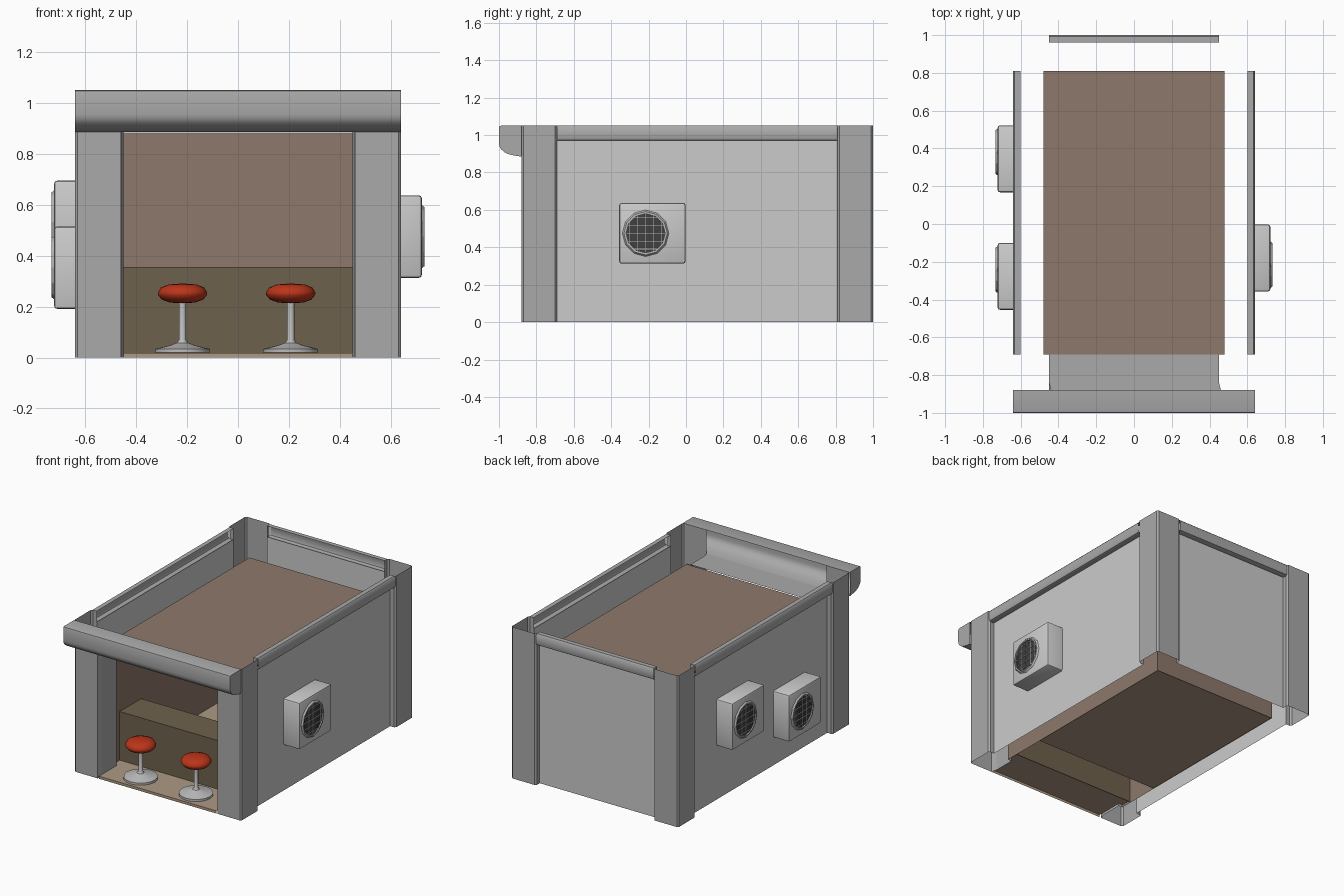
import bpy, bmesh, math
from mathutils import Vector, Matrix

if "Cube" in bpy.data.objects:
    bpy.data.objects.remove(bpy.data.objects["Cube"])

def material(name, r, g, b):
    m = bpy.data.materials.new(name)
    m.diffuse_color = (r, g, b, 1)
    m.use_nodes = True
    m.node_tree.nodes["Principled BSDF"].inputs["Base Color"].default_value = m.diffuse_color
    return m

STONE = material("stone", .40, .40, .40)
BROWN = material("brown", .27, .19, .145)
TAN = material("tan", .42, .32, .23)
OLIVE = material("olive", .155, .12, .074)
RED = material("red", .50, .035, .01)
DARK = material("dark", .05, .05, .05)
STEEL = material("steel", .5, .5, .5)

def finish(name, bm, mat=None, smooth=None, mirror=False):
    me = bpy.data.meshes.new(name)
    bm.to_mesh(me)
    bm.free()
    ob = bpy.data.objects.new(name, me)
    bpy.context.collection.objects.link(ob)
    if mat:
        me.materials.append(mat)
    if mirror:
        ob.modifiers.new("mirror", 'MIRROR').use_clip = False
    if smooth:
        bpy.ops.object.select_all(action='DESELECT')
        ob.select_set(True)
        bpy.context.view_layer.objects.active = ob
        bpy.ops.object.shade_smooth_by_angle(angle=math.radians(smooth))
    return ob

def sweep(name, pts, vec, mat=None, smooth=None, mirror=False, caps=False):
    """Sheet made by dragging a polyline along a vector."""
    bm = bmesh.new()
    a = [bm.verts.new(p) for p in pts]
    b = [bm.verts.new(Vector(p) + Vector(vec)) for p in pts]
    for i in range(len(a) - 1):
        bm.faces.new((a[i], a[i + 1], b[i + 1], b[i]))
    if caps:
        bm.faces.new(a[::-1])
        bm.faces.new(b)
    return finish(name, bm, mat, smooth, mirror)

def wall(name, path, z0, z1, mat=None, mirror=False):
    return sweep(name, [(x, y, z0) for x, y in path], (0, 0, z1 - z0), mat, None, mirror)

def lathe(name, profile, segs, mat, matrix, smooth=None):
    """Profile of (radius, height), bottom to top, spun round z."""
    bm = bmesh.new()
    rings = [[bm.verts.new((r * math.cos(2 * math.pi * j / segs),
                            r * math.sin(2 * math.pi * j / segs), h))
              for j in range(segs)] for r, h in profile]
    for lo, hi in zip(rings, rings[1:]):
        for j in range(segs):
            k = (j + 1) % segs
            bm.faces.new((lo[j], lo[k], hi[k], hi[j]))
    bmesh.ops.remove_doubles(bm, verts=bm.verts, dist=1e-5)
    bm.transform(matrix)
    return finish(name, bm, mat, smooth)

def add_box(bm, lo, hi):
    lo, hi = Vector(lo), Vector(hi)
    m = Matrix.Translation((lo + hi) / 2) @ Matrix.Diagonal((*(hi - lo), 1))
    return bmesh.ops.create_cube(bm, size=1, matrix=m)

# corner posts, open sheets with small chamfers
c = .01
wall("front_post", [(.46, -.88), (.64 - c, -.88), (.64, -.88 + c), (.64, -.69 - c),
                    (.64 - c, -.69), (.60, -.69)], 0, 1.05, STONE, True)
wall("door_jamb", [(.48, -.69), (.45, -.69), (.45, -.84), (.46, -.88)], 0, .885, STONE, True)
wall("back_post", [(.60, .81), (.64 - c, .81), (.64, .81 + c), (.64, 1 - c), (.64 - c, 1),
                   (.45 + c, 1), (.45, 1 - c), (.45, .96)], 0, 1.05, STONE, True)

# recessed wall panels
wall("side_panel", [(.60, -.69), (.60, .81)], 0, .975, None, True)
wall("back_panel", [(.45, .96), (-.45, .96)], 0, .975)

# top beams above the panels
beam = [(0, .97), (.025, .97), (.036, .974), (.04, .985), (.04, 1.04), (.032, 1.05), (0, 1.05)]
sweep("side_beam", [(.60 + o, .81, z) for o, z in beam], (0, -1.5, 0), STONE, 40, True)
sweep("back_beam", [(-.45, .96 + o, z) for o, z in beam], (.9, 0, 0), STONE, 40)

# front cornice with rounded underside, and the ceiling behind it
cornice = [(-.88, .885), (-.91, .889), (-.95, .898), (-.97, .908), (-.988, .924), (-.997, .938),
           (-1, .955), (-1, 1.038), (-.997, 1.047), (-.988, 1.05), (-.88, 1.05)]
bm = bmesh.new()
ends = [[bm.verts.new((x, y, z)) for y, z in cornice] for x in (.64, -.64)]
for i in range(len(cornice) - 1):
    bm.faces.new((ends[0][i], ends[0][i + 1], ends[1][i + 1], ends[1][i]))
bm.faces.new(ends[0][::-1])
bm.faces.new(ends[1])
finish("cornice", bm, STONE, 35)
sweep("door_ceiling", [(.45, -.69, .885), (.45, -.84, .885), (.46, -.88, .885)],
      (-.9, 0, 0), STONE)

# inner room
wall("room_walls", [(-.48, -.69), (-.48, .81), (.48, .81), (.48, -.69)][::-1][::-1], 0, .88, BROWN)
sweep("room_roof", [(.48, .81, .88), (.48, -.69, .88)], (-.96, 0, 0), BROWN)
sweep("room_floor", [(.48, -.38, .005), (.48, .81, .005)], (-.96, 0, 0), TAN)
sweep("front_floor", [(.45, -.88, 0), (.45, -.88, .018), (.45, -.69, .018)], (-.9, 0, 0), TAN)
sweep("front_floor_inner", [(.48, -.69, .018), (.48, -.61, .018)], (-.96, 0, 0), TAN)

# bar counter
sweep("counter", [(.48, -.61, .005), (.48, -.61, .355), (.48, -.375, .355), (.48, -.375, .005)],
      (-.96, 0, 0), OLIVE)

# stools
for i, x in enumerate((-.218, .207)):
    at = Matrix.Translation((x, -.755, 0))
    lathe(f"stool_stand_{i}", [(0, .019), (.108, .019), (.108, .034), (.05, .048), (.022, .058),
                               (.014, .07), (.014, .225)], 16, STEEL, at, 35)
    lathe(f"stool_seat_{i}", [(0, .213), (.05, .216), (.082, .228), (.096, .245), (.097, .256),
                              (.085, .275), (.055, .287), (0, .291)], 18, RED, at, 60)

# air conditioners: side, y centre, z centre
for i, (s, y, z) in enumerate([(1, -.18, .475), (-1, -.277, .353), (-1, .345, .533)]):
    at = Matrix.Translation((0, y, z)) @ Matrix.Rotation(0 if s > 0 else math.pi, 4, 'Z')
    bm = bmesh.new()
    add_box(bm, (.60, -.177, -.162), (.722, .177, .162))
    outer = [e for e in bm.edges if any(v.co.x > .7 for v in e.verts)]
    bmesh.ops.bevel(bm, geom=outer, offset=.012, segments=2, profile=.5, affect='EDGES')
    bm.transform(at)
    finish(f"cooler_body_{i}", bm, None, 35)
    fan = at @ Matrix.Translation((.72, -.036, 0)) @ Matrix.Rotation(math.pi / 2, 4, 'Y')
    lathe(f"fan_ring_{i}", [(.126, 0), (.116, .012), (.107, .012), (.107, .003)], 12, STEEL, fan)
    lathe(f"fan_grille_{i}", [(.107, .004), (0, .004)], 12, DARK, fan)
    bm = bmesh.new()
    for k in range(-2, 3):
        t = k * .042
        h = math.sqrt(.104 ** 2 - t * t)
        add_box(bm, (t - .0015, -h, .004), (t + .0015, h, .008))
        add_box(bm, (-h, t - .0015, .004), (h, t + .0015, .008))
    bm.transform(fan)
    finish(f"fan_bars_{i}", bm, STEEL)
